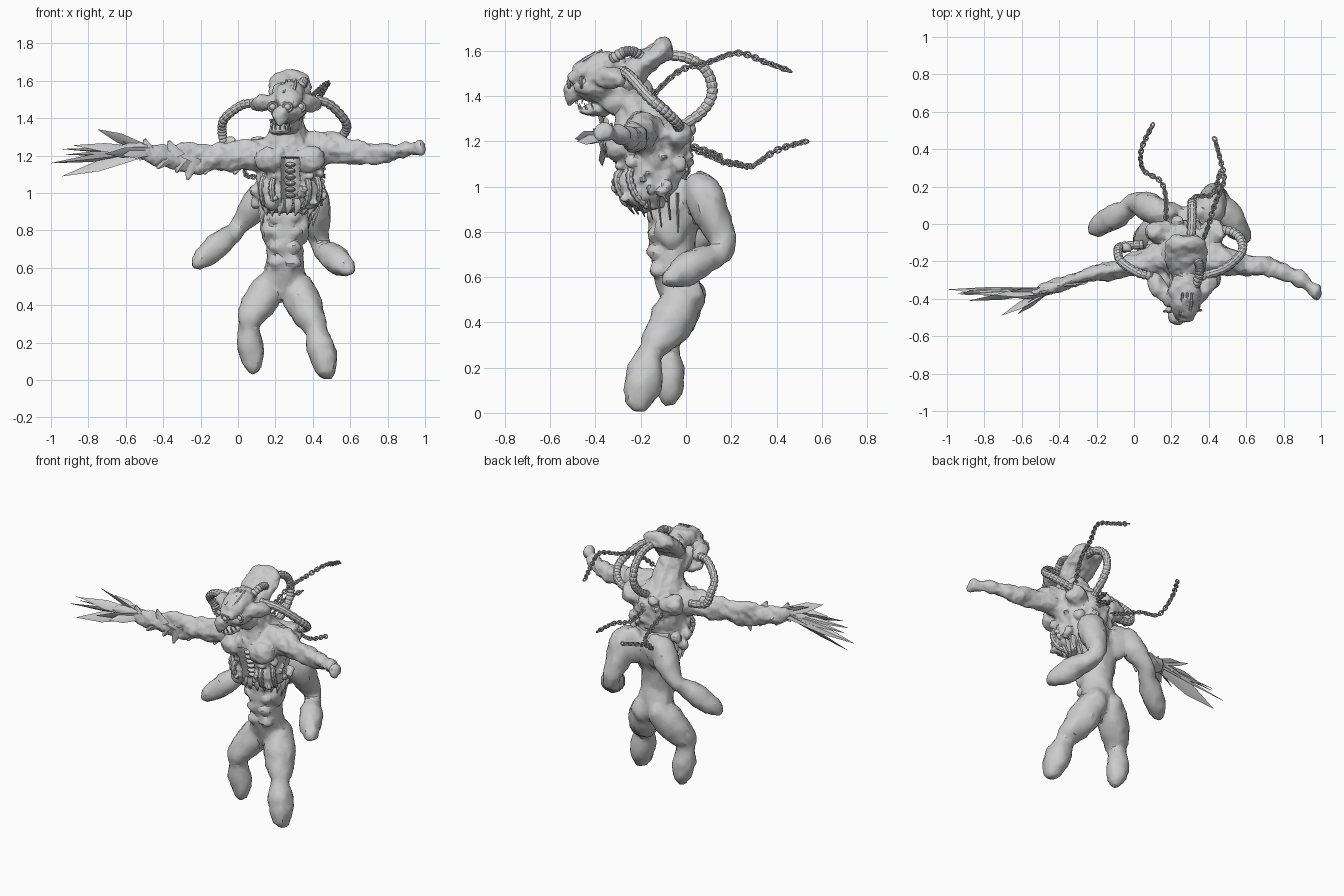
import bpy, bmesh, math, random
from mathutils import Vector, Matrix, noise

random.seed(4)
cube = bpy.data.objects.get("Cube")
if cube:
    bpy.data.objects.remove(cube, do_unlink=True)

clay = bpy.data.materials.new("grey clay")
clay.use_nodes = True
clay.diffuse_color = (.6, .6, .6, 1)
clay.node_tree.nodes["Principled BSDF"].inputs["Base Color"].default_value = (.6, .6, .6, 1)

X, Z = Vector((1, 0, 0)), Vector((0, 0, 1))


def spline(keys, steps):
    """Smooth curve through keys; each key may carry radii after x, y, z."""
    out = []
    last = len(keys) - 1
    for i in range(last):
        a, b, c, d = (keys[min(max(i + k, 0), last)] for k in (-1, 0, 1, 2))
        for s in range(steps):
            t = s / steps
            out.append([q + t / 2 * (r - p + t * (2 * p - 5 * q + 4 * r - w + t * (3 * (q - r) + w - p)))
                        for p, q, r, w in zip(a, b, c, d)])
    return out + [list(keys[-1])]


def loft(bm, keys, ref=X, sides=14, steps=5, rib=0):
    """Sweep an ellipse along keys (x, y, z, radius along ref, other radius)."""
    rows = spline([(*k, k[-1]) if len(k) == 4 else k for k in keys], steps)
    pts = [Vector(r[:3]) for r in rows]
    rings = []
    for i, row in enumerate(rows):
        tangent = (pts[min(i + 1, len(pts) - 1)] - pts[max(i - 1, 0)]).normalized()
        across = (ref - tangent * ref.dot(tangent)).normalized()
        other = tangent.cross(across)
        swell = 1 - rib * (i % 3 == 0)
        ring = []
        for k in range(sides):
            a = math.tau * k / sides
            ring.append(bm.verts.new(pts[i] + (across * row[3] * math.cos(a)
                                               + other * row[4] * math.sin(a)) * swell))
        rings.append(ring)
    for r, s in zip(rings, rings[1:]):
        for k in range(sides):
            bm.faces.new((r[k - 1], r[k], s[k], s[k - 1]))
    bm.faces.new(rings[0][::-1])
    bm.faces.new(rings[-1])


def ball(bm, x, y, z, rx, ry=0, rz=0):
    matrix = Matrix.Translation((x, y, z)) @ Matrix.Diagonal((rx, ry or rx, rz or rx, 1))
    bmesh.ops.create_uvsphere(bm, u_segments=14, v_segments=9, radius=1, matrix=matrix)


def cone(bm, base, tip, radius):
    loft(bm, [(*base, radius), (*tip, .001)], X, 6, 2)


def hoop(bm, center, axis, side, length, width, wire):
    """A closed oval ring, used for chain links and eye rims."""
    axis, side = axis.normalized(), side.normalized()
    up = axis.cross(side)
    rings = []
    for i in range(10):
        a = math.tau * i / 10
        out = axis * math.cos(a) + side * math.sin(a)
        mid = center + axis * math.cos(a) * length + side * math.sin(a) * width
        rings.append([bm.verts.new(mid + (out * math.cos(b) + up * math.sin(b)) * wire)
                      for b in (math.tau * k / 5 for k in range(5))])
    for i in range(10):
        for k in range(5):
            bm.faces.new((rings[i - 1][k - 1], rings[i][k - 1], rings[i][k], rings[i - 1][k]))


def finish(name, bm, voxel=0, rough=0, detail=.4, shape=None):
    """Make the object; a voxel size fuses its overlapping lumps into one skin."""
    bmesh.ops.recalc_face_normals(bm, faces=bm.faces)
    mesh = bpy.data.meshes.new(name)
    bm.to_mesh(mesh)
    bm.free()
    ob = bpy.data.objects.new(name, mesh)
    bpy.context.collection.objects.link(ob)
    bpy.ops.object.select_all(action='DESELECT')
    ob.select_set(True)
    bpy.context.view_layer.objects.active = ob
    if voxel:
        remesh = ob.modifiers.new("fuse", 'REMESH')
        remesh.mode, remesh.voxel_size = 'VOXEL', voxel
        relax = ob.modifiers.new("relax", 'SMOOTH')
        relax.iterations = 2
        bpy.ops.object.modifier_apply(modifier="fuse")
        bpy.ops.object.modifier_apply(modifier="relax")
        normals = [v.normal.copy() for v in ob.data.vertices]
        for v, n in zip(ob.data.vertices, normals):
            v.co += n * rough * (noise.noise(v.co * 14) + .5 * noise.noise(v.co * 34))
            if shape:
                shape(v.co)
        ob.data.update()
        facets = ob.modifiers.new("facets", 'DECIMATE')
        facets.ratio = detail
        bpy.ops.object.modifier_apply(modifier="facets")
    ob.data.materials.clear()
    ob.data.materials.append(clay)
    bpy.ops.object.shade_smooth_by_angle(angle=math.radians(32))


# Lower body: abdomen, hips, legs and the rear pair of arms
bm = bmesh.new()
loft(bm, [(.245, -.03, .45, .07, .06), (.245, -.03, .54, .11, .095), (.25, -.05, .66, .1, .095),
          (.25, -.06, .8, .105, .11), (.26, -.03, .92, .14, .12), (.26, 0, 1.03, .12, .09)])
for side in (-1, 1):
    ball(bm, .25 + side * .06, .005, .51, .075, .08, .09)
    ball(bm, .25 + side * .1, -.07, .82, .03, .07, .09)
    ball(bm, .26 + side * .08, .06, .95, .07, .06, .12)
    for z in (.63, .71, .79, .87):
        ball(bm, .25 + side * .045, -.125 - .06 * (z - .63), z, .045, .04, .036)
loft(bm, [(.31, -.01, .52, .085), (.35, -.06, .41, .1), (.395, -.12, .32, .078), (.42, -.155, .265, .058),
          (.44, -.18, .19, .076, .083), (.457, -.193, .12, .077, .083), (.472, -.21, .045, .054, .058),
          (.476, -.22, .005, .02)])
loft(bm, [(.19, -.01, .52, .085), (.125, -.04, .43, .095), (.07, -.085, .34, .074), (.058, -.085, .28, .058),
          (.065, -.075, .2, .071, .066), (.075, -.07, .13, .067, .063), (.083, -.075, .06, .043),
          (.085, -.08, .03, .016)])
loft(bm, [(.36, .04, 1.03, .05), (.4, .075, .97, .086), (.415, .115, .87, .08), (.43, .165, .76, .058),
          (.45, .14, .7, .052), (.505, .05, .66, .072), (.555, -.025, .615, .064), (.595, -.08, .583, .034),
          (.605, -.09, .572, .012)])
loft(bm, [(.17, .05, 1.02, .05), (.125, .065, .98, .078), (.065, .1, .9, .074), (.005, .11, .82, .053),
          (-.04, .08, .775, .052), (-.1, .04, .73, .068), (-.17, 0, .665, .062), (-.22, -.035, .622, .036),
          (-.235, -.045, .608, .012)])
finish("lower_body", bm, .011, .009, .12)


# Chest and front arms, hollowed down the breastbone
def hollow(co):
    across = abs(co.x - .28) / .05
    if across < 1 and .9 < co.z < 1.19 and co.y < -.18:
        co.y += .06 * (1 - across ** 4)


bm = bmesh.new()
loft(bm, [(.27, -.14, .9, .13, .07), (.27, -.15, .97, .17, .13), (.28, -.15, 1.1, .175, .17),
          (.28, -.16, 1.2, .175, .175), (.27, -.19, 1.28, .13, .14), (.27, -.22, 1.36, .085, .1),
          (.27, -.26, 1.45, .075, .09)])
for side in (-1, 1):
    ball(bm, .28 + side * .1, -.28, 1.18, .09, .08, .07)
    ball(bm, .28 + side * .1, -.23, 1.0, .06, .07, .09)
    ball(bm, .28 + side * .14, -.04, 1.23, .08, .06, .07)
loft(bm, [(.2, -.18, 1.2, .1), (.02, -.21, 1.2, .085, .06), (-.12, -.25, 1.19, .075, .045),
          (-.26, -.28, 1.185, .082, .035), (-.38, -.32, 1.195, .065, .03), (-.47, -.35, 1.22, .05, .035),
          (-.56, -.37, 1.235, .04, .03), (-.66, -.38, 1.23, .015, .02)], Z)
loft(bm, [(.38, -.18, 1.22, .11, .1), (.5, -.2, 1.24, .082, .075), (.62, -.22, 1.22, .065, .055),
          (.75, -.24, 1.21, .052, .047), (.86, -.28, 1.222, .037, .042), (.93, -.33, 1.237, .028, .036),
          (.985, -.385, 1.24, .033, .032)], Z)
ball(bm, .97, -.365, 1.245, .034, .045, .036)
for k in range(46):
    a = random.uniform(0, math.tau)
    ball(bm, .28 + .18 * math.cos(a), -.15 + .17 * math.sin(a), random.uniform(.92, 1.26),
         random.uniform(.012, .034))
for x in (-.04, .1, .24, .3, .36, .46):
    ball(bm, x, -.05 - .08 * (x < 0), 1.27, .034)
finish("chest_and_front_arms", bm, .009, .017, shape=hollow)

# Head: dome, wide brow, narrow face, hooked snout, jaw, and the crest behind
bm = bmesh.new()
loft(bm, [(.27, -.515, 1.475, .045, .02), (.27, -.44, 1.51, .075, .055), (.27, -.35, 1.545, .085, .06),
          (.27, -.28, 1.54, .06, .05)])
loft(bm, [(.28, -.28, 1.45, .085, .07), (.28, -.18, 1.55, .115, .055), (.28, -.11, 1.6, .115, .048),
          (.28, -.075, 1.615, .085, .045), (.28, -.06, 1.62, .04, .025)])
ball(bm, .27, -.39, 1.435, .095, .11, .06)
ball(bm, .265, -.29, 1.4, .08, .11, .09)
ball(bm, .23, -.495, 1.42, .05, .04, .045)
ball(bm, .225, -.515, 1.385, .02, .015, .028)
ball(bm, .225, -.4, 1.335, .06, .075, .032)
for side in (-1, 1):
    loft(bm, [(.26 + side * .05, -.42, 1.48, .035), (.26 + side * .1, -.37, 1.485, .045),
              (.26 + side * .15, -.31, 1.475, .042), (.26 + side * .175, -.28, 1.46, .02)], Z)
finish("head", bm, .008, .014)

# Eyes with raised rims, brow slats and teeth
bm = bmesh.new()
for x, y, z in ((.265, -.51, 1.46), (.335, -.455, 1.46), (.185, -.46, 1.46)):
    ball(bm, x, y, z, .018)
    hoop(bm, Vector((x, y - .006, z)), X, Z, .024, .024, .007)
finish("eyes", bm)
bm = bmesh.new()
for x in (.245, .27, .295):
    loft(bm, [(x, -.485, 1.535, .007), (x + .01, -.43, 1.57, .009), (x + .015, -.37, 1.603, .007)], X, 6)
finish("brow_slats", bm)
bm = bmesh.new()
for k in range(7):
    a = math.pi * (k / 6 - .5)
    x, y = .225 + .05 * math.sin(a), -.425 - .06 * math.cos(a)
    cone(bm, (x, y, 1.395), (x, y - .005, 1.365), .007)
    cone(bm, (x, y + .015, 1.34), (x, y + .005, 1.37), .006)
finish("teeth", bm)

# Exposed breastbone column
bm = bmesh.new()
for k in range(8):
    ball(bm, .28, -.225 - .009 * k, .92 + .033 * k, .028, .025, .014)
finish("breastbone", bm)

# Short ribbed ducts down both sides of the chest opening
bm = bmesh.new()
for side in (-1, 1):
    for k in range(2):
        x = .28 + side * (.08 + .055 * k)
        loft(bm, [(x, -.26 + .03 * k, 1.1, .016), (x + side * .02, -.305 + .055 * k, 1.04, .018),
                  (x + side * .01, -.28 + .06 * k, .96, .018), (x - side * .02, -.21 + .04 * k, .91, .014)],
             X, 8, 9, .2)
finish("chest_ducts", bm)

# Torn strips below the chest and along the ruined arm
bm = bmesh.new()
for k in range(20):
    a = math.tau * k / 20
    x, y, drop = .27 + .15 * math.cos(a), -.12 + .14 * math.sin(a), random.uniform(.01, .08)
    loft(bm, [(x, y, .97, .022, .008), (x, y, .92, .018, .006),
              (x * .9 + .02, y * .9, .9 - drop * (1 + math.sin(a) * .7), .003)], X, 5, 2)
for x, z in ((-.02, 1.1), (-.18, 1.1), (-.27, 1.07), (-.33, 1.11), (-.43, 1.13), (-.37, 1.28), (-.5, 1.29)):
    y = -.29 + .3 * (x + .27)
    loft(bm, [(x + .03, y, 1.19, .06, .02), (x, y - .01, z, .006)], X, 6, 2)
finish("torn_strips", bm)

# Long blade claws on the ruined hand, twisted alternately
bm = bmesh.new()
claws = ((-1, -.35, 1.16, .025), (-.94, -.37, 1.09, .036), (-.92, -.36, 1.205, .018), (-.88, -.41, 1.255, .03),
         (-.75, -.38, 1.34, .034), (-.66, -.36, 1.31, .026), (-.71, -.49, 1.21, .034), (-.62, -.48, 1.2, .03),
         (-.94, -.38, 1.235, .016))
for k, (x, y, z, wide) in enumerate(claws):
    base, tip = Vector((-.46, -.355, 1.225)), Vector((x, y, z))
    middle = base.lerp(tip, .6)
    twist = Vector((0, .6 if k % 2 else -.6, .8))
    loft(bm, [(*base, .025, .012), (*middle, wide, .007), (*tip, .001)], twist, 4, 1)
finish("claws", bm)

# Ribbed hoses from the head to the back and shoulders
hoses = {
    "right_hose": [(.1, -.28, 1.48), (.02, -.26, 1.47), (-.07, -.2, 1.4), (-.085, -.14, 1.33), (-.06, -.12, 1.26),
                   (.05, -.11, 1.24)],
    "left_hose": [(.36, -.28, 1.51), (.48, -.24, 1.48), (.57, -.16, 1.39), (.575, -.09, 1.33), (.52, -.04, 1.28),
                  (.42, -.03, 1.25)],
    "back_hose": [(.3, -.12, 1.58), (.31, 0, 1.57), (.31, .09, 1.51), (.31, .115, 1.41), (.31, .06, 1.32),
                  (.3, -.05, 1.25)],
    "crest_hose": [(.33, -.33, 1.56), (.35, -.27, 1.595), (.35, -.22, 1.59), (.33, -.18, 1.55)],
}
for name, path in hoses.items():
    bm = bmesh.new()
    loft(bm, [(*p, .025) for p in path], Vector((.3, .4, .86)), 10, 12, .16)
    finish(name, bm)

# Loose chains trailing behind
chains = {
    "upper_chain": [(.34, -.15, 1.4), (.39, -.03, 1.51), (.43, .1, 1.55), (.48, .23, 1.59), (.46, .35, 1.55),
                    (.43, .46, 1.51)],
    "lower_chain": [(.17, 0, 1.18), (.17, .14, 1.12), (.14, .23, 1.1), (.05, .29, 1.09), (.04, .4, 1.16),
                    (.1, .53, 1.2)],
    "short_chain": [(.3, .02, 1.18), (.32, .14, 1.14), (.42, .16, 1.11), (.46, .28, 1.09)],
}
for name, path in chains.items():
    bm = bmesh.new()
    travelled, links, before = 0, 0, Vector(path[0])
    for point in map(Vector, spline(path, 60)):
        travelled += (point - before).length
        if travelled >= links * .02 and point != before:
            along = (point - before).normalized()
            flat = along.cross(Z).normalized()
            hoop(bm, point, along, Matrix.Rotation(links * 1.45, 3, along) @ flat, .016, .012, .0045)
            links += 1
        before = point
    finish(name, bm)
